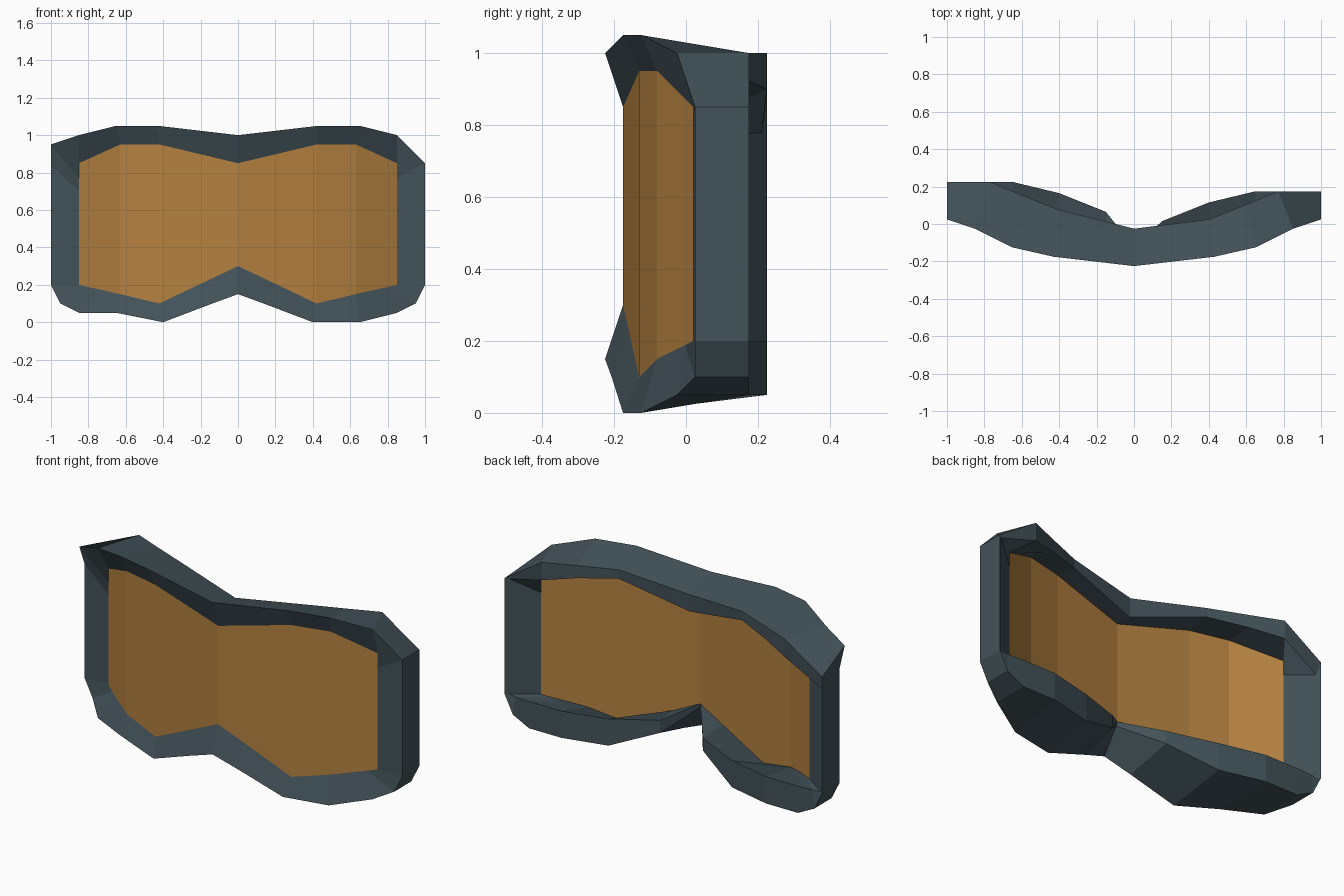
import bpy, bmesh

if "Cube" in bpy.data.objects:
    bpy.data.objects.remove(bpy.data.objects["Cube"])

# Right-half stations, running from top centre round the side to bottom centre
FRONT = [(0, -.22, 1), (.43, -.17, 1.05), (.65, -.12, 1.05), (.85, -.02, 1),
         (1, .03, .85), (1, .03, .8), (1, .03, .2), (.95, .03, .1), (.85, -.02, .05),
         (.65, -.12, 0), (.4, -.17, 0), (.15, -.2, .095), (0, -.22, .15)]
BACK = [(0, -.02, .95), (.4, .03, 1), (.6, .11, 1), (.77, .18, 1),
        (1, .18, .85), (1, .18, .78), (1, .18, .2), (.95, .18, .1), (.85, .18, .05),
        (.65, .18, .05), (.4, .12, .05), (.15, .02, .15), (0, -.13, .28)]
# Inner edge of the rear face
RIM = [(0, -.03, .85), (.4, .03, .95), (.6, .11, .93), (.77, .18, .9),
       (.98, .166, .845), (.98, .166, .77), (.98, .166, .2), (.94, .175, .2),
       (.85, .18, .2), (.65, .18, .2), (.4, .12, .2), (.15, .02, .22), (0, -.12, .3)]
# Lens opening
INNER = [(0, -.17, .85), (.42, -.125, .95), (.63, -.075, .95), (.85, .025, .85),
         (.85, .025, .77), (.85, .025, .7), (.85, .025, .2), (.8, .002, .188),
         (.74, -.025, .175), (.63, -.075, .15), (.42, -.125, .1),
         (.15, -.154, .229), (0, -.17, .3)]


def mirrored(half, dy={}, z={}, push=0):
    """Close a half outline into a loop; the left side may be nudged per station."""
    left = [(-x, y + dy.get(i, 0), z.get(i, h)) for i, (x, y, h) in enumerate(half)]
    return [(x, y + push - .005, h) for x, y, h in half + left[-2:0:-1]]


def make_object(name, bm, color):
    bmesh.ops.recalc_face_normals(bm, faces=bm.faces)
    mesh = bpy.data.meshes.new(name)
    bm.to_mesh(mesh)
    bm.free()
    mat = bpy.data.materials.new(name + "_color")
    mat.diffuse_color = color
    mat.use_nodes = True
    mat.node_tree.nodes["Principled BSDF"].inputs["Base Color"].default_value = mat.diffuse_color
    mesh.materials.append(mat)
    obj = bpy.data.objects.new(name, mesh)
    bpy.context.collection.objects.link(obj)


# The left side is slightly deeper, with a pointed upper corner
deeper = {i: .05 for i in range(1, 12)}
inward = {3: .05, 4: .05, 5: .05, 6: .05, 7: .035, 8: .02}
front = mirrored(FRONT, {5: .045, 6: .045, 7: .045}, {4: .95, 5: .84, 9: .05})
back = mirrored(BACK, deeper)
rim = mirrored(RIM, deeper, {4: .78, 5: .74})
lens_back = mirrored(INNER, inward, push=.05)
lens_front = mirrored(INNER, inward)
n = len(front)

# Frame: closed band swept around the opening
bm = bmesh.new()
rings = [[bm.verts.new(p) for p in ring]
         for ring in (front, back, rim, lens_back, lens_front)]
for k, a in enumerate(rings):
    b = rings[(k + 1) % len(rings)]
    for i in range(n):
        j = (i + 1) % n
        bm.faces.new((a[i], a[j], b[j], b[i]))
make_object("goggle_frame", bm, (.055, .085, .1, 1))

# Lens: front and rear skins made of vertical facets
bm = bmesh.new()
for ring in (lens_front, lens_back):
    v = [bm.verts.new(p) for p in ring]
    for cell in ([0, 1, 10, 11, 12], [1, 2, 9, 10], [2, 3, 4, 5, 6, 7, 8, 9]):
        bm.faces.new([v[i] for i in cell])
        bm.faces.new([v[(n - i) % n] for i in cell])
make_object("lens", bm, (.46, .22, .05, 1))
